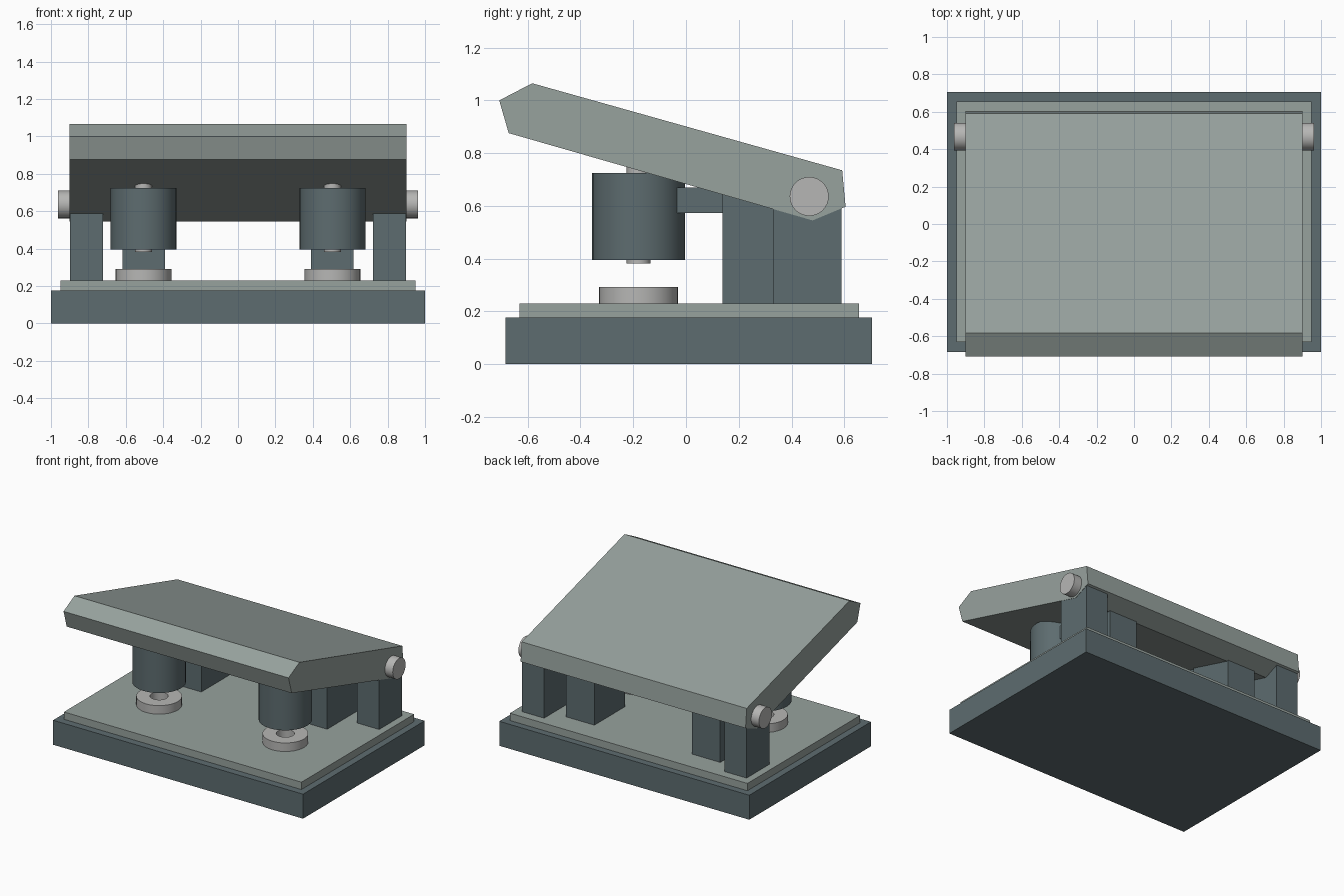
import bpy, bmesh, math
from mathutils import Matrix

if "Cube" in bpy.data.objects:
    bpy.data.objects.remove(bpy.data.objects["Cube"])


def colour(name, rgb):
    m = bpy.data.materials.new(name)
    m.diffuse_color = (*rgb, 1)
    m.use_nodes = True
    m.node_tree.nodes["Principled BSDF"].inputs["Base Color"].default_value = m.diffuse_color
    return m


SLATE = colour("slate", (0.11, 0.15, 0.16))
SAGE = colour("sage", (0.31, 0.36, 0.34))
STEEL = colour("steel", (0.47, 0.47, 0.46))


def finish(name, bm, mat, smooth=False):
    bmesh.ops.recalc_face_normals(bm, faces=bm.faces)
    me = bpy.data.meshes.new(name)
    bm.to_mesh(me)
    bm.free()
    me.materials.append(mat)
    ob = bpy.data.objects.new(name, me)
    bpy.context.collection.objects.link(ob)
    if smooth:
        bpy.context.view_layer.objects.active = ob
        ob.select_set(True)
        bpy.ops.object.shade_smooth_by_angle(angle=math.radians(30))
        ob.select_set(False)
    return ob


def box(name, x, y, z, mat):
    bm = bmesh.new()
    size = [b - a for a, b in (x, y, z)]
    mid = [(a + b) / 2 for a, b in (x, y, z)]
    bmesh.ops.create_cube(bm, size=1, matrix=Matrix.Translation(mid) @ Matrix.Diagonal((*size, 1)))
    return finish(name, bm, mat)


def cylinder(name, centre, r, depth, mat, axis_x=False):
    bm = bmesh.new()
    turn = Matrix.Rotation(math.pi / 2, 4, 'Y') if axis_x else Matrix()
    bmesh.ops.create_cone(bm, cap_ends=True, segments=32, radius1=r, radius2=r, depth=depth,
                          matrix=Matrix.Translation(centre) @ turn)
    return finish(name, bm, mat, True)


def ring(name, x, y, z0, z1, r_in, r_out, mat, n=32):
    bm = bmesh.new()
    loops = [[bm.verts.new((x + r * math.cos(2 * math.pi * i / n), y + r * math.sin(2 * math.pi * i / n), z))
              for i in range(n)] for r, z in ((r_in, z0), (r_out, z0), (r_out, z1), (r_in, z1))]
    for k in range(4):
        a, b = loops[k], loops[(k + 1) % 4]
        for i in range(n):
            j = (i + 1) % n
            bm.faces.new((a[i], a[j], b[j], b[i]))
    return finish(name, bm, mat, True)


# Base and top plate
box("base", (-1, 1), (-0.685, 0.705), (0, 0.177), SLATE)
box("base_plate", (-0.95, 0.95), (-0.632, 0.655), (0.177, 0.23), SAGE)

# Tilted lever: side profile (y, z) extruded across x
profile = [(-0.708, 1.0), (-0.583, 1.065), (0.592, 0.735), (0.605, 0.597), (0.48, 0.545), (-0.672, 0.876)]
bm = bmesh.new()
face = bm.faces.new([bm.verts.new((-0.9, y, z)) for y, z in profile])
out = bmesh.ops.extrude_face_region(bm, geom=[face])
bmesh.ops.translate(bm, vec=(1.8, 0, 0), verts=[v for v in out["geom"] if isinstance(v, bmesh.types.BMVert)])
finish("lever", bm, SAGE)

# Hinge pin through the lever
cylinder("hinge_pin", (0, 0.467, 0.636), 0.074, 1.925, STEEL, axis_x=True)

PY = -0.18
for side, s in (("left", -1), ("right", 1)):
    def span(a, b):
        return tuple(sorted((s * a, s * b)))
    px = s * 0.505
    # Hinge post, punch support and its arm
    box(side + "_hinge_post", span(0.722, 0.898), (0.33, 0.59), (0.23, 0.61), SLATE)
    box(side + "_punch_support", span(0.39, 0.617), (0.138, 0.49), (0.23, 0.66), SLATE)
    box(side + "_support_arm", span(0.403, 0.603), (-0.1, 0.15), (0.573, 0.67), SLATE)
    # Punch housing, rod and die ring
    cylinder(side + "_punch_housing", (px, PY, 0.56), 0.176, 0.33, SLATE)
    cylinder(side + "_punch_rod", (px, PY, 0.582), 0.045, 0.4, STEEL)
    ring(side + "_die_ring", px, PY, 0.23, 0.292, 0.06, 0.15, STEEL)
